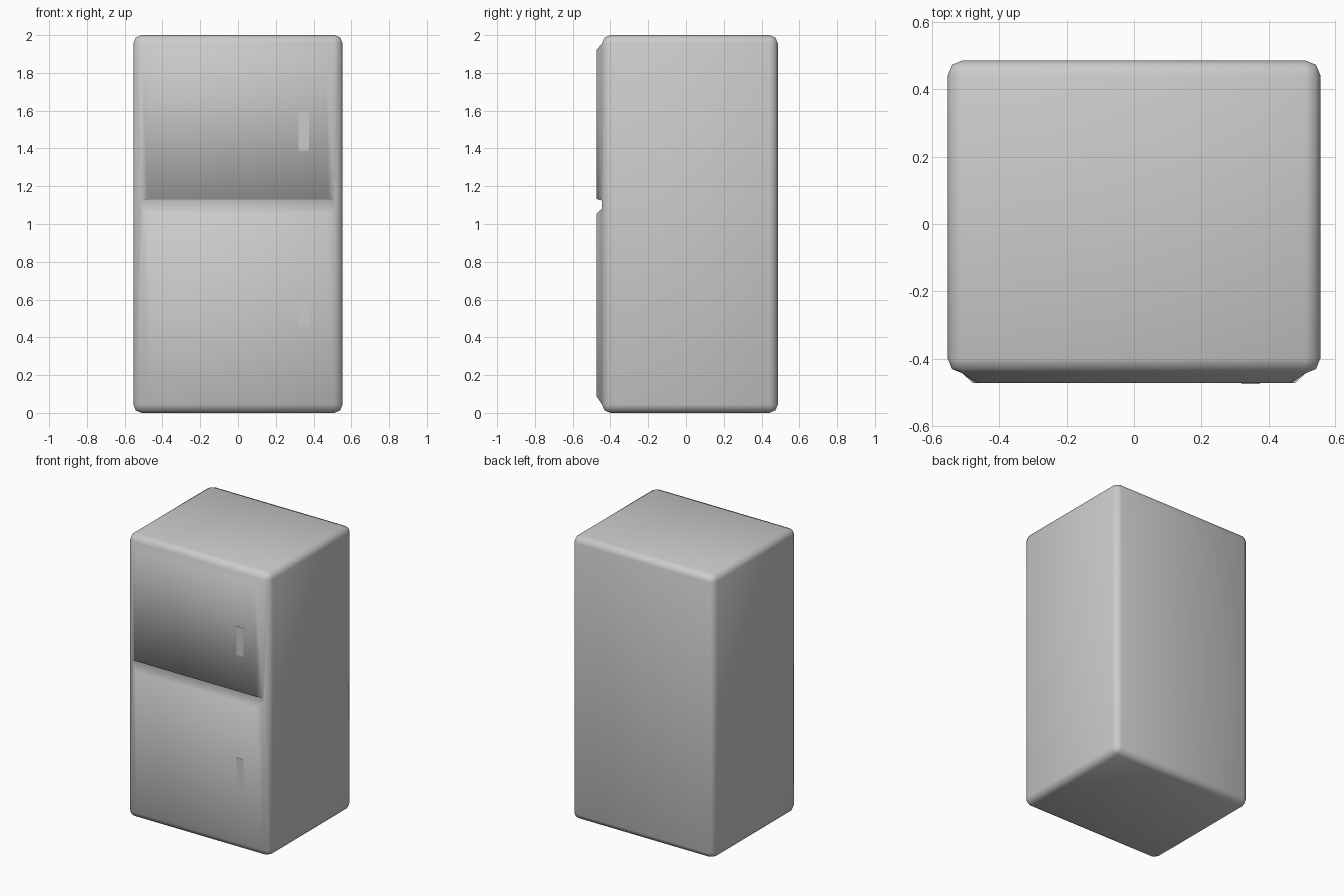
import bpy, bmesh
from mathutils import Vector

if "Cube" in bpy.data.objects:
    bpy.data.objects.remove(bpy.data.objects["Cube"])

W, FRONT, BACK, H = 0.554, -0.444, 0.486, 2.0   # half width, body front/back, height
DOOR_Y = -0.473                                 # front plane of the doors


def box(bm, lo, hi):
    lo, hi = Vector(lo), Vector(hi)
    verts = bmesh.ops.create_cube(bm, size=1)["verts"]
    for v in verts:
        v.co = (lo + hi) / 2 + v.co * (hi - lo)


def finish(bm, name, smooth):
    bmesh.ops.recalc_face_normals(bm, faces=bm.faces)
    me = bpy.data.meshes.new(name)
    bm.to_mesh(me)
    bm.free()
    for p in me.polygons:
        p.use_smooth = smooth
    bpy.context.collection.objects.link(bpy.data.objects.new(name, me))


def front_faces(bm):
    bm.normal_update()
    fs = [f for f in bm.faces if f.normal.y < -0.99]
    return sorted(fs, key=lambda f: f.calc_center_median().z)


# cabinet with rounded edges
bm = bmesh.new()
box(bm, (-W, FRONT, 0), (W, BACK, H))
bmesh.ops.bevel(bm, geom=bm.edges[:], offset=0.044, segments=2, profile=0.5,
                affect='EDGES')

# split the front into lower door, gap strip and upper door
for z in (1.082, 1.124):
    f = front_faces(bm)[-1]
    bmesh.ops.bisect_plane(bm, geom=[f, *f.edges, *f.verts],
                           plane_co=(0, 0, z), plane_no=(0, 0, 1))

# raise the two doors: (bottom z, top z, half width at bottom, half width at top)
lower, gap, upper = front_faces(bm)
for face, z0, z1, w0, w1 in ((lower, 0.087, 1.056, 0.465, 0.47),
                             (upper, 1.132, 1.923, 0.478, 0.462)):
    bmesh.ops.inset_individual(bm, faces=[face], thickness=0.005)
    mid = face.calc_center_median()
    for v in face.verts:
        top = v.co.z > mid.z
        w = w1 if top else w0
        v.co = (w if v.co.x > 0 else -w, DOOR_Y, z1 if top else z0)
finish(bm, "fridge_body", True)

# thin handles, nearly flush with the doors
for name, z in (("lower_handle", 0.46), ("upper_handle", 1.388)):
    bm = bmesh.new()
    box(bm, (0.32, DOOR_Y - 0.002, z), (0.375, DOOR_Y + 0.02, z + 0.202))
    finish(bm, name, False)
